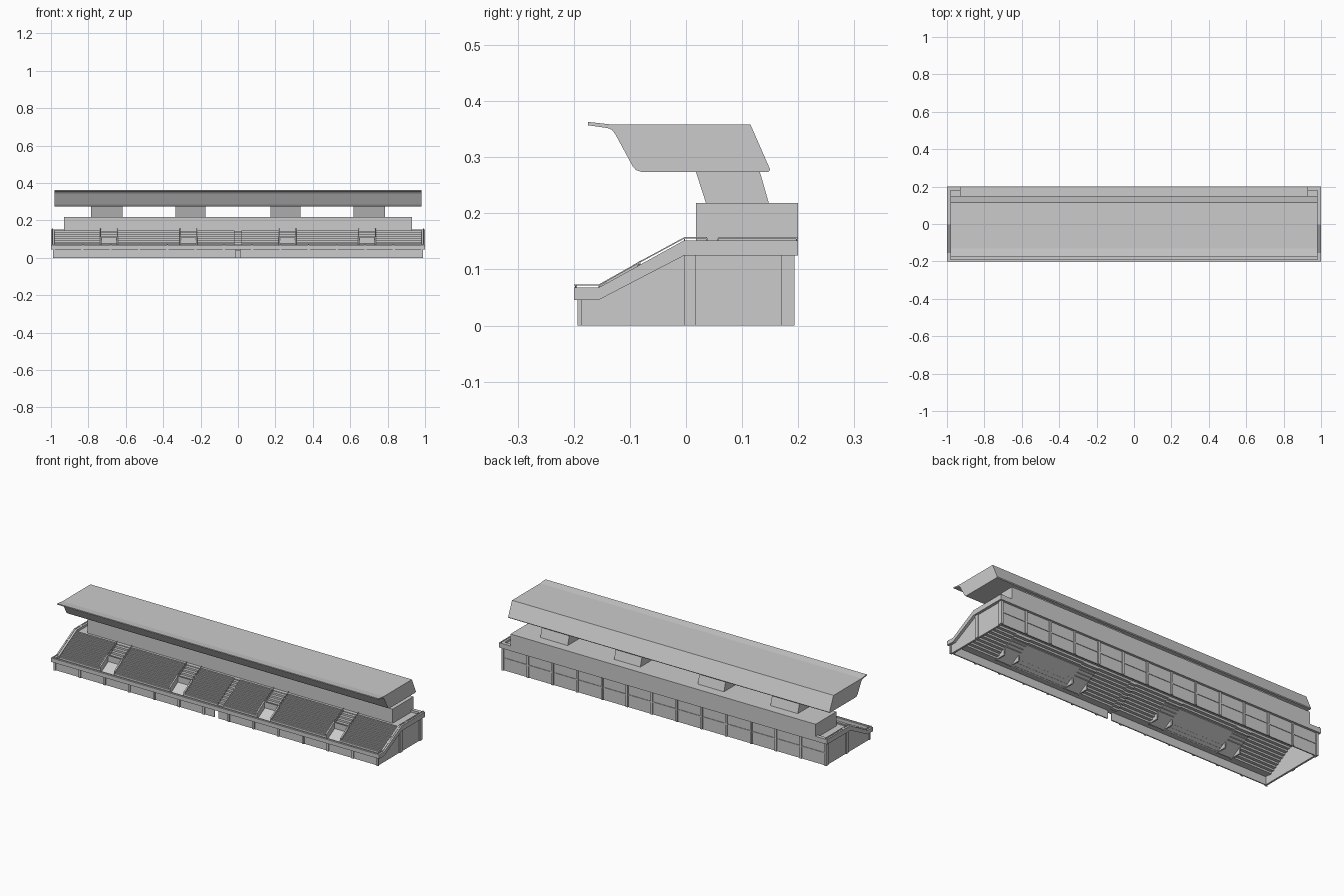
import bpy, bmesh

cube = bpy.data.objects.get("Cube")
if cube:
    bpy.data.objects.remove(cube)

grey = bpy.data.materials.new("concrete_grey")
grey.use_nodes = True
tone = (0.6, 0.6, 0.6, 1)
grey.diffuse_color = tone
grey.node_tree.nodes["Principled BSDF"].inputs["Base Color"].default_value = tone


def add_prism(bm, profile, x0, x1):
    """Extrude a (y, z) outline along x."""
    a = [bm.verts.new((x0, y, z)) for y, z in profile]
    b = [bm.verts.new((x1, y, z)) for y, z in profile]
    bm.faces.new(a)
    bm.faces.new(b[::-1])
    n = len(a)
    for i in range(n):
        j = (i + 1) % n
        bm.faces.new((a[i], b[i], b[j], a[j]))


def build(name, parts):
    """One object from a list of (profile, x0, x1) prisms."""
    bm = bmesh.new()
    for profile, x0, x1 in parts:
        add_prism(bm, profile, x0, x1)
    bmesh.ops.recalc_face_normals(bm, faces=bm.faces)
    mesh = bpy.data.meshes.new(name)
    bm.to_mesh(mesh)
    bm.free()
    mesh.materials.append(grey)
    obj = bpy.data.objects.new(name, mesh)
    bpy.context.collection.objects.link(obj)
    return obj


def rect(y0, y1, z0, z1):
    return [(y0, z0), (y1, z0), (y1, z1), (y0, z1)]


def band(path, low, high):
    """Closed strip between two vertical offsets of a path."""
    return [(y, z + low) for y, z in path] + [(y, z + high) for y, z in reversed(path)]


def both_sides(profile, x0, x1):
    return [(profile, x0, x1), (profile, -x1, -x0)]


# Key positions
ROWS = 9
Y0, Y1 = -0.155, -0.003
Z0, Z1 = 0.05, 0.14
RUN, RISE = (Y1 - Y0) / ROWS, (Z1 - Z0) / ROWS
DOOR = 0.012
WALL_X = 0.985

# Outer walls, hollow and open beneath
end_wall = [(-0.187, 0), (0.187, 0), (0.187, 0.126), (Y1, 0.126), (Y0, 0.047), (-0.187, 0.047)]
build("end_walls", both_sides(end_wall, WALL_X - 0.01, WALL_X))
build("back_wall", [(rect(0.181, 0.187, 0, 0.126), -WALL_X, WALL_X)])
build("front_wall", both_sides(rect(-0.187, -0.181, 0, 0.048), DOOR, WALL_X))

# Posts and mid rails on the walls
BAYS = 13
posts = []
for i in range(BAYS + 1):
    x = -0.984 + 1.968 * i / BAYS
    posts.append((rect(0.185, 0.193, 0, 0.126), x - 0.006, x + 0.006))
    posts.append((rect(-0.193, -0.185, 0, 0.047), x - 0.006, x + 0.006))
posts.append((rect(0.185, 0.19, 0.064, 0.07), -0.984, 0.984))
for y0, y1, top in ((-0.193, -0.186, 0.047), (Y1, 0.018, 0.126), (0.17, 0.193, 0.126)):
    posts += both_sides(rect(y0, y1, 0, top), 0.983, 0.99)
build("wall_posts", posts)

# Parapet around the stand
slope_path = [(-0.2, 0.046), (Y0, 0.046), (Y1, 0.125), (0.2, 0.125)]
end_parapet = [(y, z) for y, z in slope_path] + [(0.2, 0.152), (Y1, 0.152), (Y0, 0.068), (-0.2, 0.068)]
parapet = both_sides(end_parapet, 0.98, 1.0)
parapet.append((rect(0.18, 0.2, 0.125, 0.152), -0.98, 0.98))
parapet.append((rect(-0.2, -0.19, 0.046, 0.068), -0.98, 0.98))
build("parapet", parapet)

# Walkways in front of and behind the seating
build("front_walkway", [(rect(-0.19, Y0, 0.044, Z0), -0.98, 0.98)])
build("upper_walkway", [(rect(Y1, 0.181, 0.132, Z1), -0.98, 0.98)])


# Stepped seating between the aisles
def stair(first, bench, drop):
    top, under = [], []
    for r in range(first, ROWS):
        y, z = Y0 + r * RUN, Z0 + r * RISE - drop
        top += [(y, z), (y, z + RISE)]
        under += [(y, z - 0.009), (y + RUN, z - 0.009)]
        if bench:
            top += [(y + RUN * 0.45, z + RISE), (y + RUN * 0.45, z + RISE + 0.006),
                    (y + RUN, z + RISE + 0.006)]
        else:
            top.append((y + RUN, z + RISE))
    return top + under[::-1]


blocks = [(0.018, 0.22), (0.31, 0.645), (0.735, 0.982)]
seats = []
for a, b in blocks:
    seats += both_sides(stair(0, True, 0), a, b)
build("seat_rows", seats)

# Aisle stairs: a full centre aisle, and upper flights above each entrance
ENTRY_ROWS = 4
gaps = [(0.22, 0.31), (0.645, 0.735)]
aisles = [(stair(0, False, 0.005), -0.018, 0.018)]
for a, b in gaps:
    aisles += both_sides(stair(ENTRY_ROWS, False, 0.004), a, b)
build("aisle_stairs", aisles)

# Cheek walls and lintels around the entrances
entry_y = Y0 + ENTRY_ROWS * RUN
entry_z = Z0 + ENTRY_ROWS * RISE
cheek = [(Y0, 0.04), (entry_y, 0.04), (entry_y, entry_z + 0.022), (Y0, Z0 + 0.02)]
cheeks = []
for a, b in gaps:
    cheeks += both_sides(cheek, a - 0.004, a + 0.004)
    cheeks += both_sides(cheek, b - 0.004, b + 0.004)
    cheeks += both_sides(rect(entry_y, entry_y + 0.005, entry_z - 0.012, entry_z + 0.02), a, b)
build("entrance_walls", cheeks)

# Sloping slab beneath the blocks between entrances
slab = band([(-0.145, 0.042), (-0.03, 0.108)], -0.004, 0)
build("seating_slab", both_sides(slab, 0.22, 0.735))

# Thin handrails above the parapet and beside the aisles
rails = []
for path in ([(-0.2, 0.072), (Y0, 0.072), (-0.082, 0.113)],
             [(-0.086, 0.111), (Y1, 0.156), (0.037, 0.156)],
             [(0.057, 0.155), (0.2, 0.155)]):
    rails += both_sides(band(path, -0.001, 0.0015), 0.988, 0.994)
    for y, z in path:
        y = max(min(y, 0.197), -0.197)
        rails += both_sides(rect(y - 0.001, y + 0.001, z - 0.006, z), 0.989, 0.993)
rails.append((rect(-0.197, -0.194, 0.071, 0.0735), -0.99, 0.99))
for i in range(BAYS + 1):
    x = -0.98 + 1.96 * i / BAYS
    rails.append((rect(-0.197, -0.194, 0.066, 0.072), x - 0.002, x + 0.002))
upper_rail = band([(entry_y, entry_z + 0.022), (Y1, 0.157)], -0.002, 0)
for a, b in gaps:
    for x in (a, b):
        rails += both_sides(upper_rail, x - 0.002, x + 0.002)
build("handrails", rails)

# Enclosed box along the back
build("rear_cabin", [(rect(0.018, 0.2, 0.126, 0.218), -0.93, 0.93)])

# Leaning roof supports
support = [(0.036, 0.217), (0.148, 0.217), (0.131, 0.276), (0.017, 0.276)]
build("roof_supports", both_sides(support, 0.175, 0.335) + both_sides(support, 0.618, 0.785))

# Roof with a thin upturned front lip
roof = [(-0.175, 0.363), (-0.175, 0.357), (-0.14, 0.352), (-0.132, 0.349), (-0.126, 0.341),
        (-0.095, 0.284), (-0.089, 0.277), (-0.08, 0.274), (0.147, 0.274), (0.15, 0.278),
        (0.115, 0.358), (-0.13, 0.358)]
build("roof", [(roof, -0.98, 0.98)])
